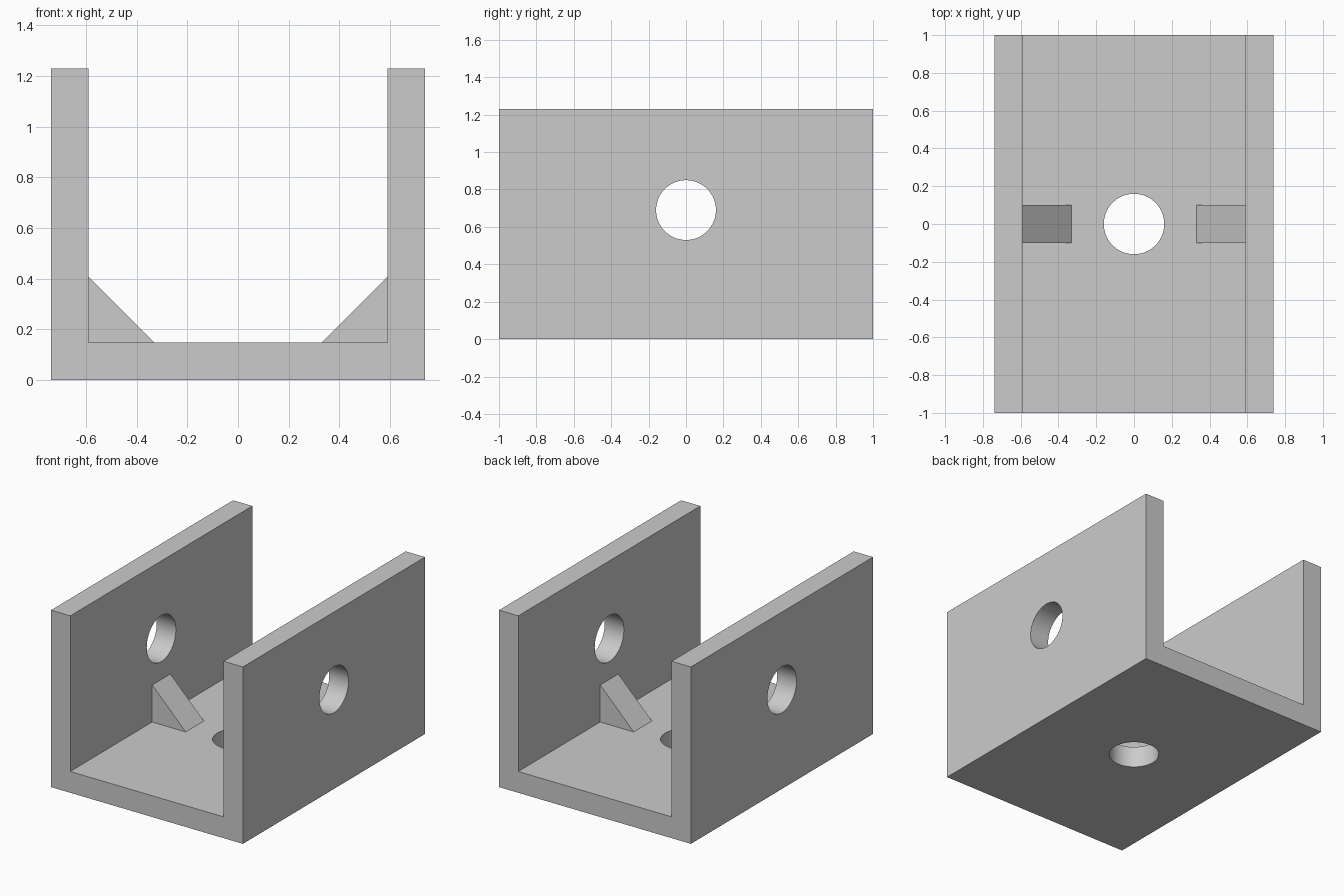
import bpy
import bmesh
import math

if "Cube" in bpy.data.objects:
    bpy.data.objects.remove(bpy.data.objects["Cube"], do_unlink=True)

HALF_WIDTH, INNER, HEIGHT, FLOOR = 0.738, 0.59, 1.23, 0.148
HOLE_RADIUS, HOLE_HEIGHT = 0.16, 0.69

grey = bpy.data.materials.new("plain grey")
grey.use_nodes = True
colour = (0.6, 0.6, 0.6, 1)
grey.diffuse_color = colour
grey.node_tree.nodes["Principled BSDF"].inputs["Base Color"].default_value = colour


def extrude_profile(name, points, half_depth):
    """Prism from an x-z outline, centred on y = 0."""
    bm = bmesh.new()
    face = bm.faces.new([bm.verts.new((x, -half_depth, z)) for x, z in points])
    result = bmesh.ops.extrude_face_region(bm, geom=[face])
    moved = [v for v in result["geom"] if isinstance(v, bmesh.types.BMVert)]
    bmesh.ops.translate(bm, verts=moved, vec=(0, 2 * half_depth, 0))
    bmesh.ops.recalc_face_normals(bm, faces=bm.faces)
    mesh = bpy.data.meshes.new(name)
    bm.to_mesh(mesh)
    bm.free()
    mesh.materials.append(grey)
    obj = bpy.data.objects.new(name, mesh)
    bpy.context.collection.objects.link(obj)
    return obj


def drill(target, name, location, rotation, depth):
    """Round through hole; the cutter is removed afterwards."""
    bpy.ops.mesh.primitive_cylinder_add(vertices=64, radius=HOLE_RADIUS, depth=depth,
                                        location=location, rotation=rotation)
    cutter = bpy.context.object
    cutter.name = name
    cutter.hide_render = True
    cutter.data.materials.append(grey)
    mod = target.modifiers.new(name, "BOOLEAN")
    mod.operation = "DIFFERENCE"
    mod.solver = "EXACT"
    mod.object = cutter
    bpy.context.view_layer.objects.active = target
    bpy.ops.object.modifier_apply(modifier=mod.name)
    bpy.data.objects.remove(cutter, do_unlink=True)


# U-shaped channel
right_half = [(-INNER, FLOOR), (-INNER, HEIGHT), (-HALF_WIDTH, HEIGHT), (-HALF_WIDTH, 0)]
left_half = [(-x, z) for x, z in reversed(right_half)]
channel = extrude_profile("channel_bracket", right_half + left_half, 1)

# Holes through both walls and the floor
drill(channel, "wall_hole", (0, 0, HOLE_HEIGHT), (0, math.pi / 2, 0), 2)
drill(channel, "floor_hole", (0, 0, FLOOR / 2), (0, 0, 0), 0.5)

bpy.ops.object.select_all(action="DESELECT")
channel.select_set(True)
bpy.context.view_layer.objects.active = channel
bpy.ops.object.shade_smooth_by_angle(angle=math.radians(30))

# Triangular gussets between floor and walls
for side, label in ((1, "left"), (-1, "right")):
    extrude_profile(label + "_gusset",
                    [(side * INNER, FLOOR), (side * 0.332, FLOOR), (side * INNER, 0.406)], 0.1)
